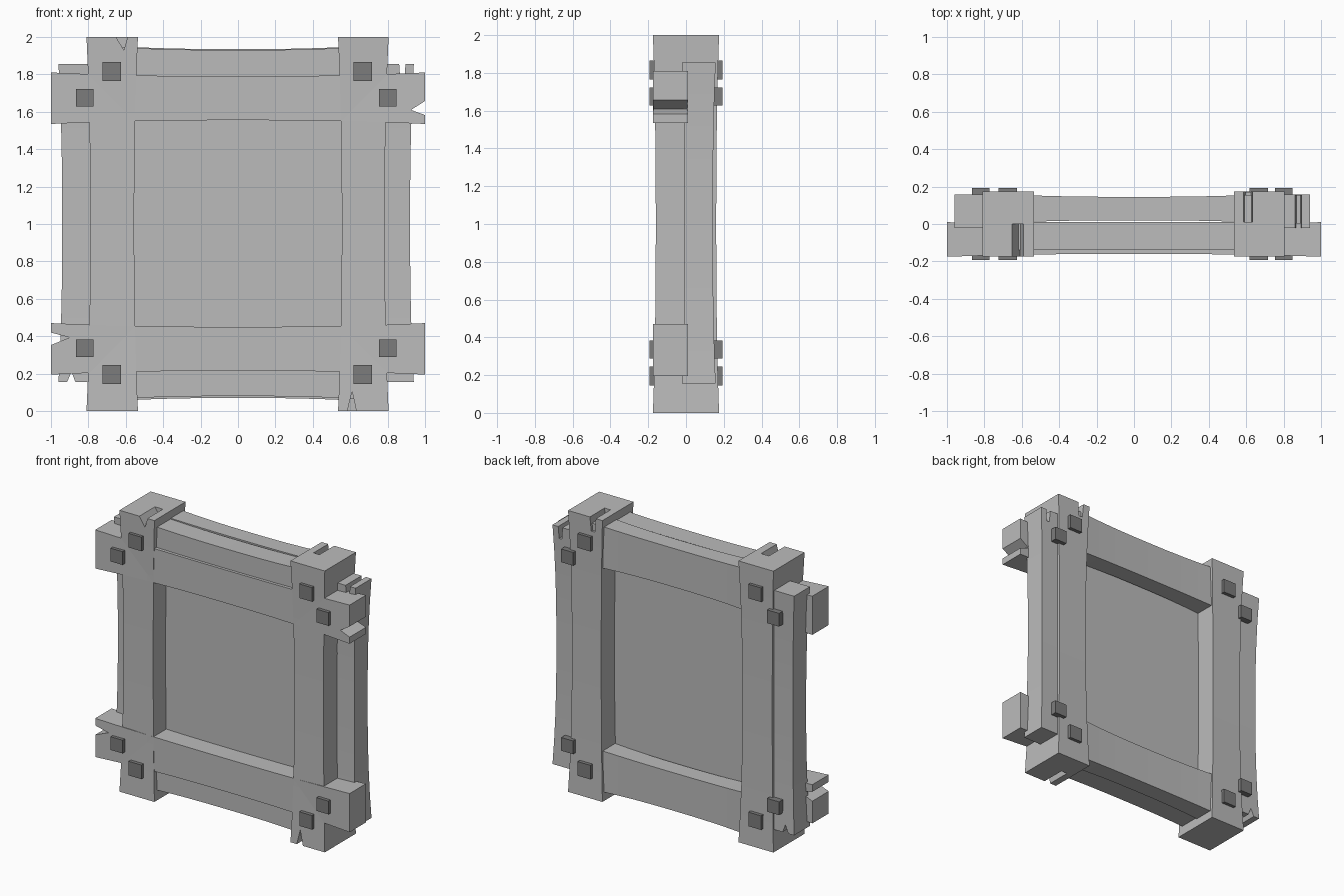
import bpy, bmesh
from mathutils import Vector

if "Cube" in bpy.data.objects:
    bpy.data.objects.remove(bpy.data.objects["Cube"])

def material(name, v):
    m = bpy.data.materials.new(name)
    m.diffuse_color = (v, v, v, 1)
    m.use_nodes = True
    m.node_tree.nodes["Principled BSDF"].inputs["Base Color"].default_value = m.diffuse_color
    return m

TIMBER = material("grey timber", 0.5)
PEG = material("dark peg", 0.2)

def make(name, bm, mat):
    bmesh.ops.recalc_face_normals(bm, faces=bm.faces)
    me = bpy.data.meshes.new(name)
    bm.to_mesh(me)
    bm.free()
    me.materials.append(mat)
    ob = bpy.data.objects.new(name, me)
    bpy.context.collection.objects.link(ob)
    return ob

def beam(name, axis, span, side, depth, pinch=0.02, pinch_y=0.015, mat=TIMBER, steps=10):
    """Timber along x or z, slimmer towards the middle; side = other axis, depth = y."""
    bm = bmesh.new()
    rings = []
    for i in range(steps + 1):
        t = 2 * i / steps - 1
        k = 1 - abs(t) ** 2.5
        along = span[0] + (span[1] - span[0]) * i / steps
        a, b = side[0] + pinch * k, side[1] - pinch * k
        c, d = depth[0] + pinch_y * k, depth[1] - pinch_y * k
        ring = []
        for s, y in ((a, c), (b, c), (b, d), (a, d)):
            ring.append(bm.verts.new((along, y, s) if axis == 'x' else (s, y, along)))
        rings.append(ring)
    for r, q in zip(rings, rings[1:]):
        for j in range(4):
            bm.faces.new((r[j], r[(j + 1) % 4], q[(j + 1) % 4], q[j]))
    bm.faces.new(rings[0])
    bm.faces.new(rings[-1])
    return make(name, bm, mat)

def box(name, x, y, z, mat):
    return beam(name, 'x', x, z, y, 0, 0, mat, 1)

def notch(ob, outline, y):
    """Cut a split, given as an xz outline swept through y, out of a timber."""
    bm = bmesh.new()
    f = bm.faces.new([bm.verts.new((x, y[0], z)) for x, z in outline])
    g = bmesh.ops.extrude_face_region(bm, geom=[f])["geom"]
    bmesh.ops.translate(bm, vec=Vector((0, y[1] - y[0], 0)),
                        verts=[v for v in g if isinstance(v, bmesh.types.BMVert)])
    cutter = make("notch_cutter", bm, TIMBER)
    cutter.hide_render = True
    mod = ob.modifiers.new("notch", 'BOOLEAN')
    mod.operation = 'DIFFERENCE'
    mod.solver = 'EXACT'
    mod.object = cutter
    bpy.context.view_layer.objects.active = ob
    bpy.ops.object.modifier_apply(modifier=mod.name)
    bpy.data.objects.remove(cutter)

# Upright posts and the side rails behind the beam ends
post_l = beam("left_post", 'z', (0, 2), (-0.81, -0.535), (-0.175, 0.175))
post_r = beam("right_post", 'z', (0, 2), (0.535, 0.805), (-0.175, 0.175))
rail_l = beam("left_side_rail", 'z', (0.155, 1.855), (-0.96, -0.69), (-0.022, 0.157))
rail_r = beam("right_side_rail", 'z', (0.155, 1.855), (0.67, 0.94), (-0.022, 0.157))

# Front cross beams, with the recessed and back rails behind them
top_beam = beam("top_front_beam", 'x', (-1, 1), (1.535, 1.81), (-0.175, 0.01))
low_beam = beam("lower_front_beam", 'x', (-1, 1), (0.195, 0.47), (-0.175, 0.01))
beam("top_back_rail", 'x', (-0.72, 0.72), (1.64, 1.955), (0.005, 0.16))
beam("lower_back_rail", 'x', (-0.72, 0.72), (0.05, 0.36), (0.005, 0.16))
beam("top_recessed_rail", 'x', (-0.72, 0.72), (1.66, 1.95), (-0.14, 0.01), pinch_y=0)
beam("lower_recessed_rail", 'x', (-0.72, 0.72), (0.06, 0.34), (-0.14, 0.01), pinch_y=0)

# Thin centre panel
box("centre_panel", (-0.6, 0.6), (-0.02, 0.01), (0.3, 1.7), TIMBER)

# Splits in the timber ends
notch(post_l, [(-0.665, 2.02), (-0.61, 1.93), (-0.585, 2.02)], (-0.3, 0))
notch(post_r, [(0.585, 2.02), (0.595, 1.9), (0.625, 1.9), (0.635, 2.02)], (0.01, 0.3))
notch(post_r, [(0.58, -0.02), (0.61, 0.105), (0.637, -0.02)], (-0.3, 0))
notch(top_beam, [(1.02, 1.67), (0.925, 1.61), (1.02, 1.575)], (-0.3, 0.2))
notch(low_beam, [(-1.02, 0.425), (-0.9, 0.393), (-1.02, 0.345)], (-0.3, 0.2))
notch(rail_r, [(0.86, 1.88), (0.868, 1.77), (0.89, 1.77), (0.897, 1.88)], (-0.2, 0.3))
notch(rail_l, [(-0.925, 0.13), (-0.89, 0.21), (-0.86, 0.13)], (-0.2, 0.3))

# Square pegs through the joints
for x, zs in ((-0.675, (0.195, 1.815)), (0.667, (0.195, 1.815)),
              (-0.82, (0.335, 1.675)), (0.8, (0.335, 1.675))):
    h = 0.05 if abs(x) < 0.7 else 0.047
    for z in zs:
        box("joint_peg", (x - h, x + h), (-0.193, 0.193), (z - h, z + h), PEG)
